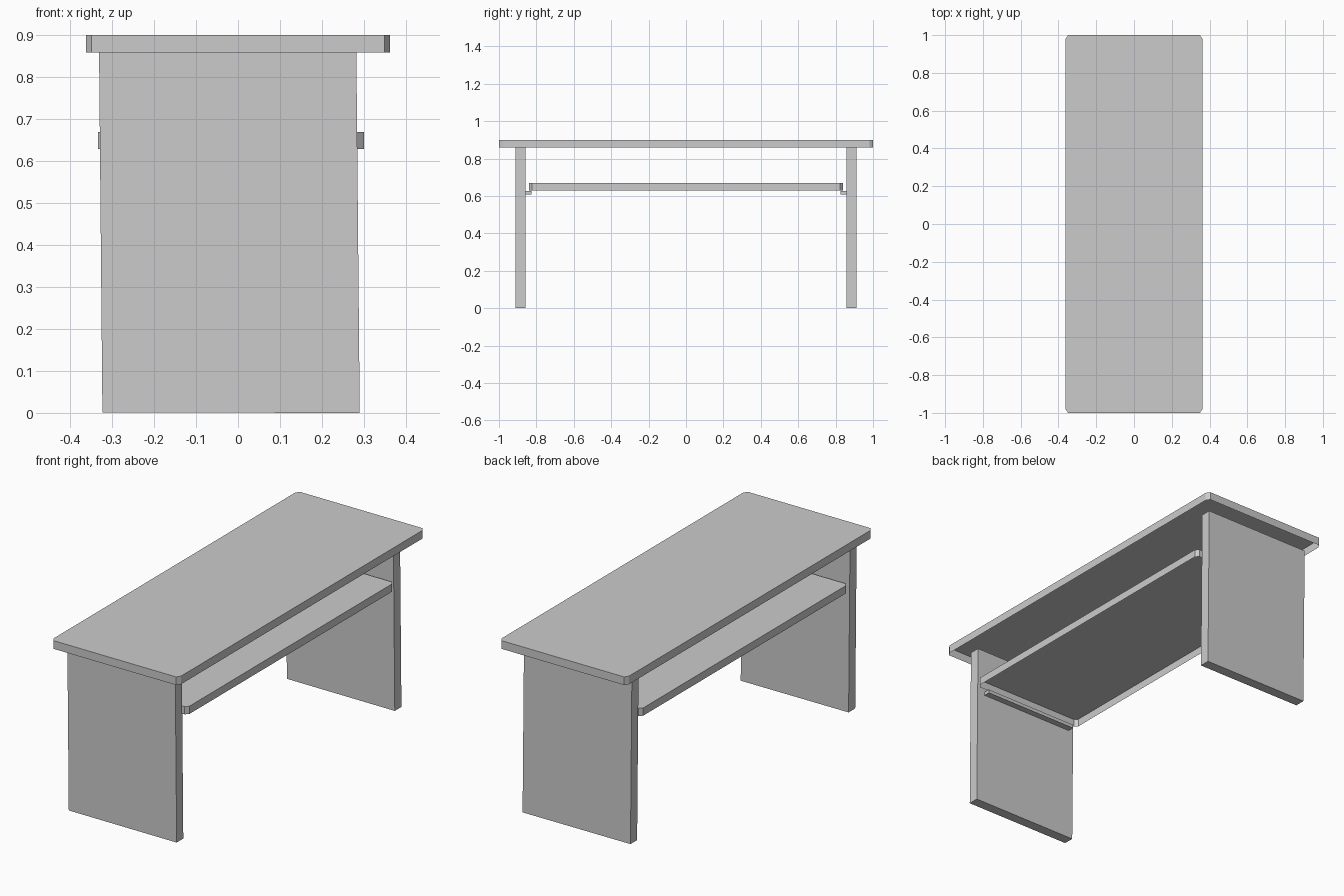
import bpy

if "Cube" in bpy.data.objects:
    bpy.data.objects.remove(bpy.data.objects["Cube"])


def prism(name, profile, axis, lo, hi, open_bottom=False):
    """Extrude a 2D outline along z (outline in x,y) or y (outline in x,z)."""
    def place(a, b, t):
        return (a, b, t) if axis == "z" else (a, t, b)
    n = len(profile)
    verts = [place(a, b, t) for t in (lo, hi) for a, b in profile]
    faces = [] if open_bottom else [tuple(range(n))[::-1]]
    faces += [tuple(range(n, 2 * n))]
    faces += [(i, (i + 1) % n, n + (i + 1) % n, n + i) for i in range(n)]
    if axis == "y":
        faces = [f[::-1] for f in faces]
    mesh = bpy.data.meshes.new(name)
    mesh.from_pydata(verts, [], faces)
    obj = bpy.data.objects.new(name, mesh)
    bpy.context.collection.objects.link(obj)
    return obj


def clipped_board(name, x0, x1, y0, y1, z0, z1, cx, cy):
    """Board with four clipped corners, hollow and open underneath."""
    outline = [(x0 + cx, y0), (x1 - cx, y0), (x1, y0 + cy), (x1, y1 - cy),
               (x1 - cx, y1), (x0 + cx, y1), (x0, y1 - cy), (x0, y0 + cy)]
    return prism(name, outline, "z", z0, z1, open_bottom=True)


# Table top and the shelf beneath it
clipped_board("table_top", -0.362, 0.362, -1.0, 1.0, 0.858, 0.90, 0.013, 0.02)
clipped_board("shelf", -0.333, 0.300, -0.839, 0.839, 0.629, 0.669, 0.016, 0.016)

# Slightly leaning end panels, and the cleats that carry the shelf
leg_outline = [(-0.323, 0.001), (0.290, 0.0), (0.282, 0.858), (-0.331, 0.858)]
cleat_outline = [(-0.30, 0.608), (0.24, 0.608), (0.24, 0.626), (-0.30, 0.626)]
for side, s in (("front", -1), ("back", 1)):
    prism(side + "_leg", leg_outline, "y", *sorted((s * 0.858, s * 0.912)))
    prism(side + "_cleat", cleat_outline, "y", *sorted((s * 0.825, s * 0.858)))
